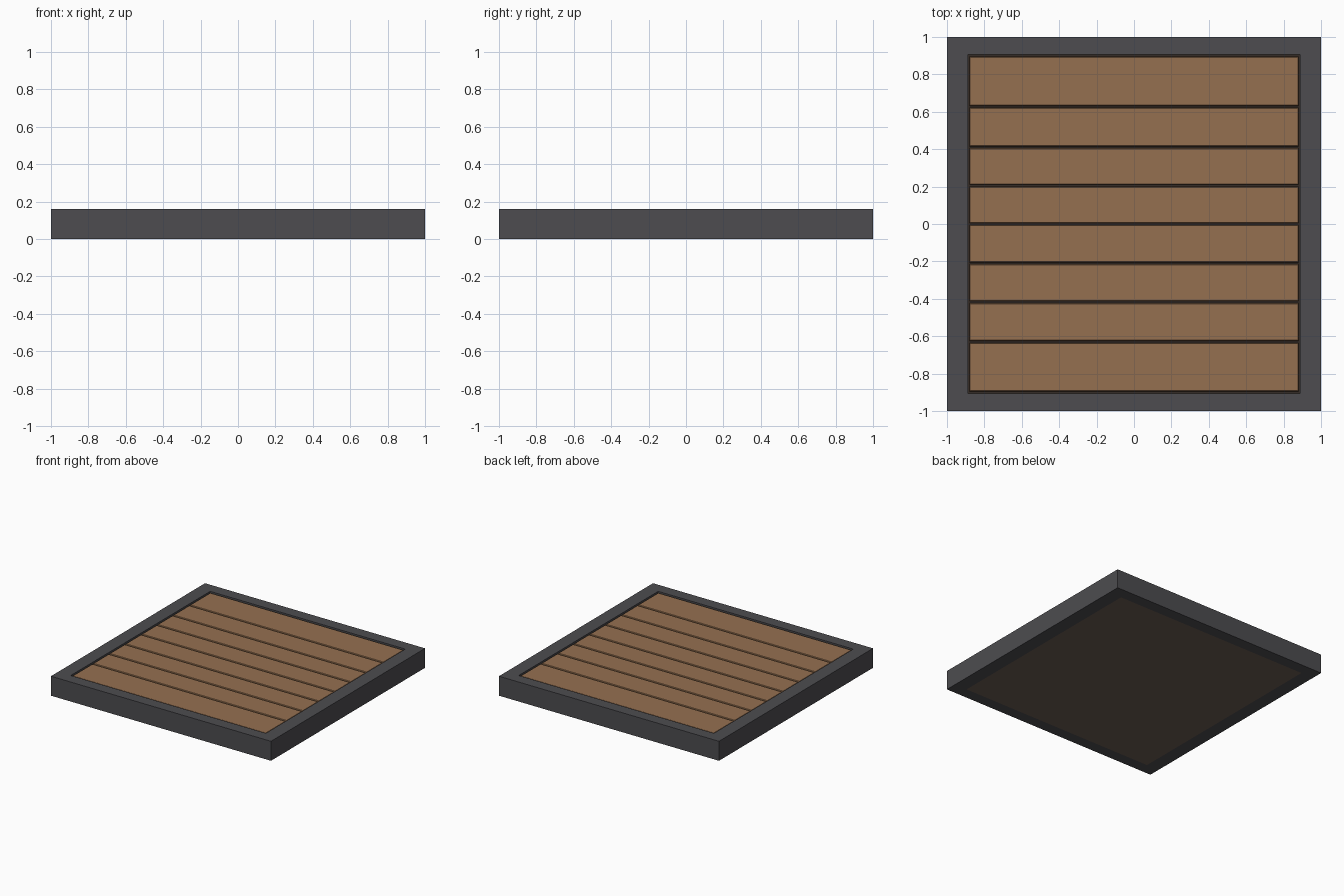
import bpy, bmesh

if "Cube" in bpy.data.objects:
    bpy.data.objects.remove(bpy.data.objects["Cube"])


def mat(name, rgb):
    m = bpy.data.materials.new(name)
    m.diffuse_color = (*rgb, 1)
    m.use_nodes = True
    m.node_tree.nodes["Principled BSDF"].inputs["Base Color"].default_value = m.diffuse_color
    return m


frame_mat = mat("dark grey metal", (0.074, 0.073, 0.080))
wood_mat = mat("warm wood", (0.300, 0.162, 0.081))
under_mat = mat("dark underside", (0.150, 0.108, 0.086))
gap_mat = mat("gap shadow", (0.035, 0.025, 0.020))


def make(name, bm, *mats):
    me = bpy.data.meshes.new(name)
    bmesh.ops.recalc_face_normals(bm, faces=bm.faces)
    bm.to_mesh(me)
    bm.free()
    for m in mats:
        me.materials.append(m)
    ob = bpy.data.objects.new(name, me)
    bpy.context.collection.objects.link(ob)
    return ob


def box_bm(x0, x1, y0, y1, z0, z1):
    bm = bmesh.new()
    bmesh.ops.create_cube(bm, size=1)
    for v in bm.verts:
        v.co = (x1 if v.co.x > 0 else x0, y1 if v.co.y > 0 else y0, z1 if v.co.z > 0 else z0)
    return bm


H, IX, IY = 0.16, 0.887, 0.905

# square frame: four-sided ring with a rectangular section
bm = bmesh.new()
rings = []
for hx, hy, z in ((1, 1, 0), (1, 1, H), (IX, IY, H), (IX, IY, 0)):
    rings.append([bm.verts.new((sx * hx, sy * hy, z))
                  for sx, sy in ((-1, -1), (1, -1), (1, 1), (-1, 1))])
for k in range(4):
    a, b = rings[k], rings[(k + 1) % 4]
    for i in range(4):
        j = (i + 1) % 4
        bm.faces.new((a[i], a[j], b[j], b[i]))
make("frame", bm, frame_mat)

# backing panel, flush underneath, dark where it shows through the gaps
bm = box_bm(-IX, IX, -IY, IY, 0, 0.135)
ob = make("backing_panel", bm, under_mat, gap_mat)
for p in ob.data.polygons:
    p.material_index = 1 if p.normal.z > 0.5 else 0

# eight planks with bevelled top edges, set slightly below the rim
seams = [-0.900, -0.630, -0.418, -0.210, 0.0, 0.205, 0.410, 0.627, 0.900]
GAP = 0.005
for n, (y0, y1) in enumerate(zip(seams, seams[1:])):
    bm = box_bm(-0.880, 0.880, y0 + GAP, y1 - GAP, 0.130, 0.154)
    top = [e for e in bm.edges if all(v.co.z > 0.15 for v in e.verts)]
    bmesh.ops.bevel(bm, geom=top, offset=0.004, segments=1, affect='EDGES')
    make(f"plank_{n + 1}", bm, wood_mat)
